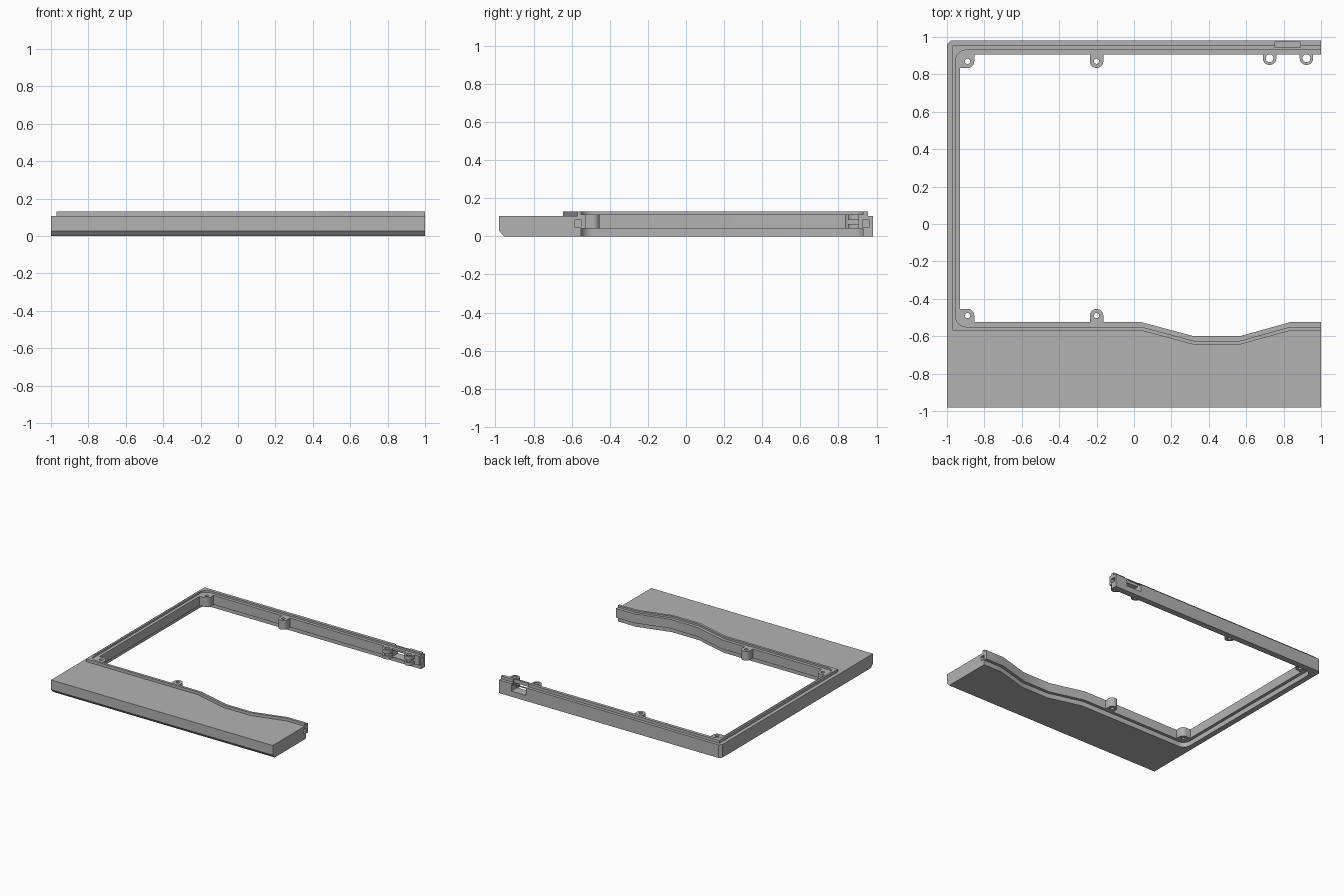
import bpy, bmesh
from math import sin, cos, radians

if "Cube" in bpy.data.objects:
    bpy.data.objects.remove(bpy.data.objects["Cube"])

grey = bpy.data.materials.new("plain_grey")
grey.use_nodes = True
grey.diffuse_color = (0.45, 0.45, 0.45, 1)
grey.node_tree.nodes["Principled BSDF"].inputs["Base Color"].default_value = grey.diffuse_color


def finish(name, bm):
    bmesh.ops.remove_doubles(bm, verts=bm.verts, dist=1e-5)
    bmesh.ops.recalc_face_normals(bm, faces=bm.faces)
    mesh = bpy.data.meshes.new(name)
    bm.to_mesh(mesh)
    bm.free()
    mesh.materials.append(grey)
    ob = bpy.data.objects.new(name, mesh)
    bpy.context.collection.objects.link(ob)
    return ob


def prism(name, outline, z0, z1):
    bm = bmesh.new()
    face = bm.faces.new([bm.verts.new((x, y, z0)) for x, y in outline])
    top = bmesh.ops.extrude_face_region(bm, geom=[face])["geom"]
    bmesh.ops.translate(bm, vec=(0, 0, z1 - z0),
                        verts=[v for v in top if isinstance(v, bmesh.types.BMVert)])
    return finish(name, bm)


def box(name, x0, x1, y0, y1, z0, z1):
    return prism(name, [(x0, y0), (x1, y0), (x1, y1), (x0, y1)], z0, z1)


def arc(cx, cy, r, a0, a1, n):
    angles = [radians(a0 + (a1 - a0) * i / n) for i in range(n + 1)]
    return [(cx + r * cos(a), cy + r * sin(a)) for a in angles]


def cut(ob, cutter):
    cutter.hide_render = True
    mod = ob.modifiers.new("cut", 'BOOLEAN')
    mod.operation = 'DIFFERENCE'
    mod.solver = 'EXACT'
    mod.object = cutter
    bpy.context.view_layer.objects.active = ob
    bpy.ops.object.modifier_apply(modifier=mod.name)
    bpy.data.objects.remove(cutter)


# Contours of the open frame, all with matching point counts
SEG = 8
DIP = [(0.04, 0), (0.32, -0.075), (0.565, -0.075), (0.835, 0), (1, 0)]
CX, BACK, FRONT = -0.895, 0.87, -0.49


def rounded(r):
    back_corner = arc(CX, BACK, r, 90, 180, SEG)
    front_corner = arc(CX, FRONT, r, 180, 270, SEG)
    return [(1, BACK + r)] + back_corner + front_corner + [(x, FRONT - r + d) for x, d in DIP]


def square(left, back, front, bevel=0, dip=1):
    half = SEG // 2
    back_corner = [(left + bevel, back)] * (half + 1) + [(left, back - bevel)] * half
    front_corner = [(left, front)] * (SEG + 1)
    return [(1, back)] + back_corner + front_corner + [(x, front + d * dip) for x, d in DIP]


outer_foot = square(-1, 0.98, -0.955, 0.02, 0)
outer = square(-1, 0.98, -0.98, 0.02, 0)
lip = square(-0.97, 0.955, -0.57)
groove, inner = rounded(0.06), rounded(0.035)

# Frame with palm rest: section swept through the contours
rings = [(outer_foot, 0), (outer, 0.028), (outer, 0.107), (lip, 0.107), (lip, 0.13),
         (groove, 0.13), (groove, 0.115), (inner, 0.115), (inner, 0.04),
         (groove, 0.04), (groove, 0)]
bm = bmesh.new()
grid = [[bm.verts.new((x, y, z)) for x, y in pts] for pts, z in rings]
for a, b in zip(grid, grid[1:] + grid[:1]):
    for i in range(len(a) - 1):
        bm.faces.new((a[i], a[i + 1], b[i + 1], b[i]))
for end in (0, -1):
    bm.faces.new([ring[end] for ring in grid])
bmesh.ops.dissolve_degenerate(bm, dist=1e-5, edges=bm.edges)
frame = finish("frame", bm)

# Latch window, latch pocket and the square joint sockets
cut(frame, box("window_cutter", 0.755, 0.89, 0.85, 1.05, 0.045, 0.1))
cut(frame, box("pocket_cutter", 0.755, 0.89, 0.943, 0.973, 0.08, 0.15))
for y in (0.945, -0.568):
    cut(frame, box("socket_cutter", 0.95, 1.05, y - 0.018, y + 0.018, 0.049, 0.085))


def drilled(name, outline, x, y, hole, z0, z1):
    boss = prism(name, outline, z0, z1)
    cut(boss, prism("hole_cutter", arc(x, y, hole, 0, 345, 23), z0 - 0.05, z1 + 0.05))
    return boss


def tab(name, x, y, wall, hole, z0, z1, r=0.036):
    side = 1 if wall > y else -1
    outline = [(px, y - side * (py - y)) for px, py in arc(x, y, r, 0, 180, 16)]
    return drilled(name, outline + [(x - r, wall), (x + r, wall)], x, y, hole, z0, z1)


def corner_boss(name, y, side, r=0.036):
    x = -0.89
    outline = [(px, y - side * (py - y)) for px, py in arc(x, y, r, 0, 90, 10)]
    edge = y + side * r
    return drilled(name, outline + [(-0.931, y - side * r), (-0.931, edge), (x + r, edge)],
                   x, y, 0.014, 0.04, 0.115)


# Screw bosses
bosses = [corner_boss("back_corner_boss", BACK, 1),
          corner_boss("front_corner_boss", FRONT, -1),
          tab("back_screw_boss", -0.2, BACK, 0.91, 0.014, 0.04, 0.115),
          tab("front_screw_boss", -0.2, FRONT, -0.53, 0.014, 0.04, 0.115)]

# Paired latch eyelets on the back rail
for side, x in (("inner", 0.725), ("outer", 0.922)):
    for level, z0, z1 in (("lower", 0.04, 0.065), ("upper", 0.085, 0.115)):
        bosses.append(tab(f"{side}_{level}_eyelet", x, 0.886, 0.91, 0.021, z0, z1))

for ob in [frame] + bosses:
    bpy.ops.object.select_all(action='DESELECT')
    ob.select_set(True)
    bpy.context.view_layer.objects.active = ob
    bpy.ops.object.shade_smooth_by_angle(angle=radians(30))
